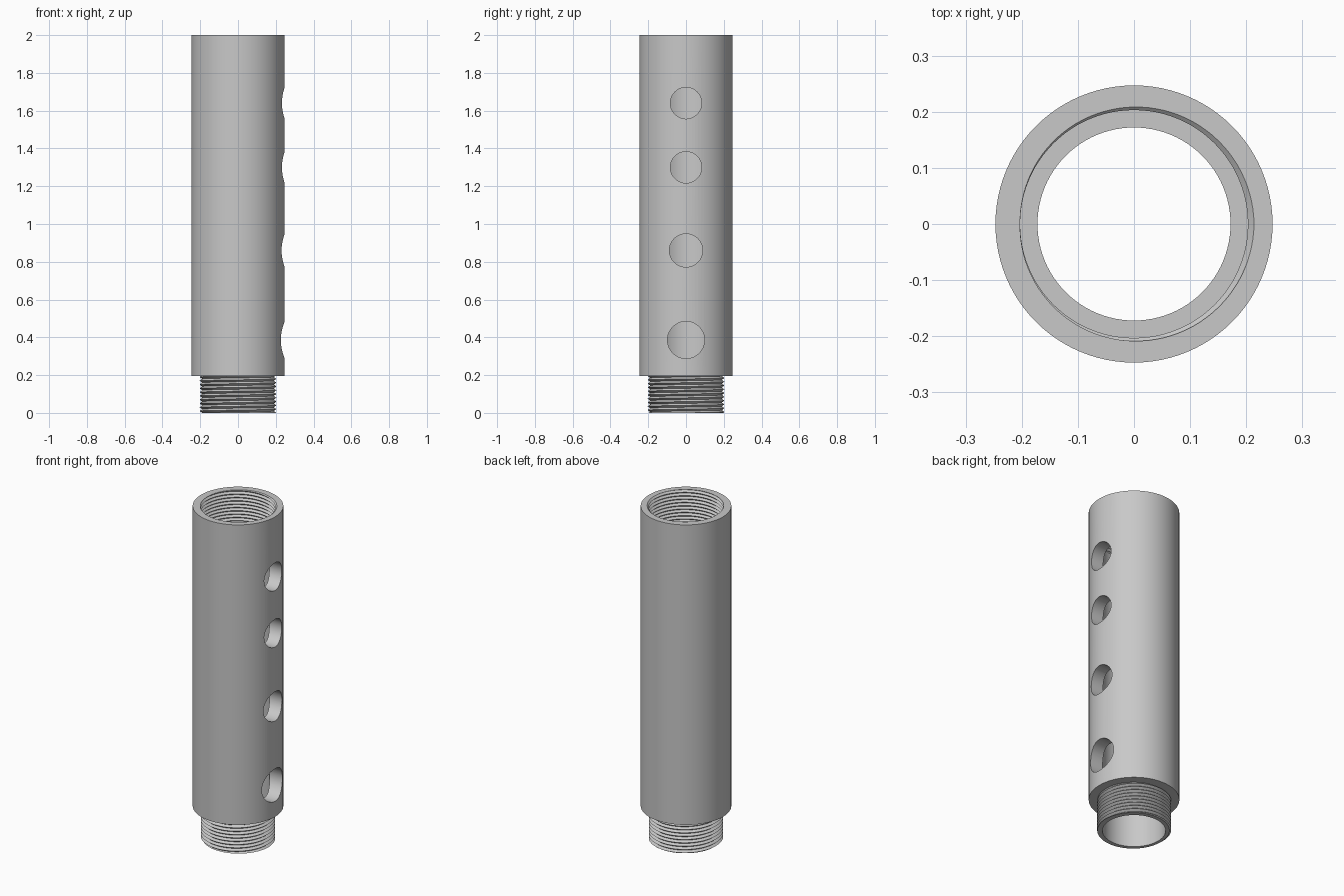
import bpy
import bmesh
from math import pi, cos, sin, radians, ceil
from mathutils import Matrix

SEGMENTS = 96
HEIGHT = 2.0
SHOULDER = 0.195          # top of the threaded neck
SOCKET = 1.81             # floor of the threaded socket
OUTER, BORE = 0.247, 0.172
NECK_ROOT, NECK_CREST = 0.19, 0.203
SOCKET_ROOT, SOCKET_CREST = 0.214, 0.203
PITCH = 0.02

if "Cube" in bpy.data.objects:
    bpy.data.objects.remove(bpy.data.objects["Cube"], do_unlink=True)

steel = bpy.data.materials.new("grey_steel")
steel.use_nodes = True
GREY = (0.58, 0.58, 0.58, 1.0)
steel.diffuse_color = GREY
bsdf = next(n for n in steel.node_tree.nodes if n.type == "BSDF_PRINCIPLED")
bsdf.inputs["Base Color"].default_value = GREY


def make_object(name, bm):
    mesh = bpy.data.meshes.new(name)
    bm.to_mesh(mesh)
    bm.free()
    mesh.materials.append(steel)
    obj = bpy.data.objects.new(name, mesh)
    bpy.context.collection.objects.link(obj)
    return obj


def select(obj):
    bpy.ops.object.select_all(action="DESELECT")
    obj.select_set(True)
    bpy.context.view_layer.objects.active = obj


def smooth(obj):
    select(obj)
    bpy.ops.object.shade_smooth_by_angle(angle=radians(30))


def lathe(name, profile):
    """Revolve a closed (radius, z) outline around the z axis."""
    bm = bmesh.new()
    rings = []
    for r, z in profile:
        rings.append([bm.verts.new((r * cos(2 * pi * i / SEGMENTS),
                                    r * sin(2 * pi * i / SEGMENTS), z))
                      for i in range(SEGMENTS)])
    for a, b in zip(rings, rings[1:] + rings[:1]):
        for i in range(SEGMENTS):
            j = (i + 1) % SEGMENTS
            bm.faces.new((a[i], a[j], b[j], b[i]))
    bmesh.ops.recalc_face_normals(bm, faces=bm.faces)
    return make_object(name, bm)


def thread(name, low, high, root, crest):
    """Helical V thread trimmed flat at both ends; inward if crest < root."""
    bm = bmesh.new()
    rows = 2 * ceil((high - low) / PITCH) + 3
    columns = []
    for i in range(SEGMENTS + 1):
        turn = i / SEGMENTS
        points = [(root, low)]
        for k in range(rows):
            z = low + PITCH * (k / 2 - 1 + turn)
            z = min(max(z, low), high)
            phase = ((z - low) / PITCH - turn) % 1.0
            points.append((root + (crest - root) * abs(2 * phase - 1), z))
        points.append((root, high))
        c, s = cos(2 * pi * turn), sin(2 * pi * turn)
        columns.append([bm.verts.new((r * c, r * s, z)) for r, z in points])
    for a, b in zip(columns, columns[1:]):
        for k in range(len(a) - 1):
            quad = (a[k], b[k], b[k + 1], a[k + 1])
            bm.faces.new(quad if crest > root else quad[::-1])
    bmesh.ops.remove_doubles(bm, verts=bm.verts, dist=1e-5)
    bmesh.ops.dissolve_degenerate(bm, edges=bm.edges, dist=1e-6)
    obj = make_object(name, bm)
    smooth(obj)
    return obj


# Tube with a narrow neck below and a wide socket above
barrel = lathe("barrel", [
    (BORE, 0), (NECK_ROOT, 0), (NECK_ROOT, SHOULDER), (OUTER, SHOULDER),
    (OUTER, HEIGHT), (SOCKET_ROOT, HEIGHT), (SOCKET_ROOT, SOCKET),
    (BORE, SOCKET)])

# Row of round ports through the left wall only
bm = bmesh.new()
for z, radius in ((0.386, 0.098), (0.86, 0.088), (1.3, 0.083), (1.64, 0.083)):
    bmesh.ops.create_cone(
        bm, cap_ends=True, segments=64, radius1=radius, radius2=radius,
        depth=0.3,
        matrix=Matrix.Translation((0.25, 0, z)) @ Matrix.Rotation(pi / 2, 4, "Y"))
cutter = make_object("port_cutter", bm)
cutter.hide_render = True

ports = barrel.modifiers.new("ports", "BOOLEAN")
ports.operation = "DIFFERENCE"
ports.solver = "EXACT"
ports.object = cutter
select(barrel)
bpy.ops.object.modifier_apply(modifier=ports.name)
bpy.data.objects.remove(cutter, do_unlink=True)
smooth(barrel)

# Screw threads on the neck and inside the socket
thread("neck_thread", 0, SHOULDER, NECK_ROOT, NECK_CREST)
thread("socket_thread", SOCKET, HEIGHT, SOCKET_ROOT, SOCKET_CREST)
